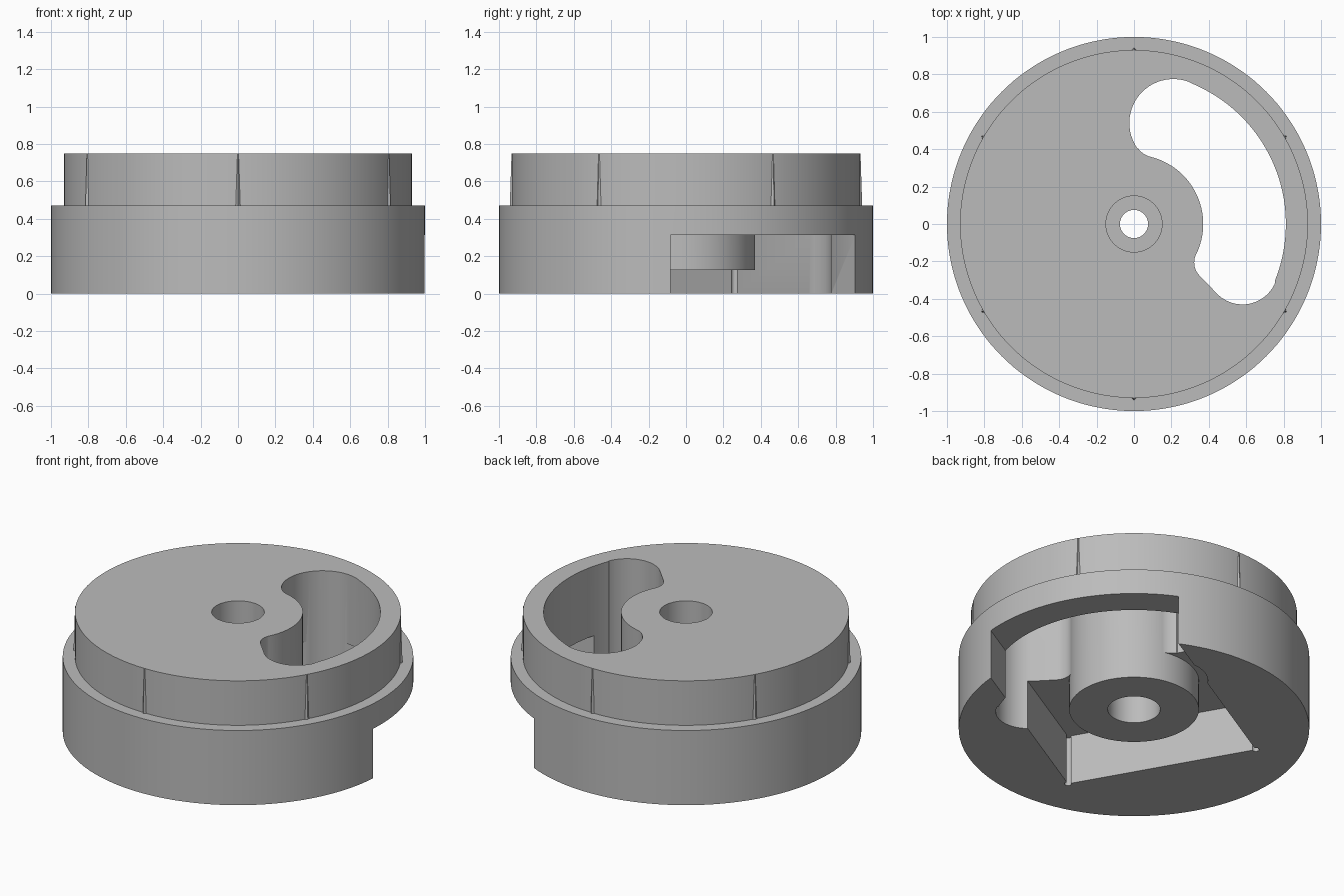
import bpy, bmesh, math
from mathutils import Matrix, Vector

cube = bpy.data.objects.get("Cube")
if cube:
    bpy.data.objects.remove(cube, do_unlink=True)

grey = bpy.data.materials.new("matte grey")
grey.use_nodes = True
GREY = (0.5, 0.5, 0.5, 1)
grey.diffuse_color = GREY
grey.node_tree.nodes["Principled BSDF"].inputs["Base Color"].default_value = GREY


def finish(name, bm):
    bmesh.ops.recalc_face_normals(bm, faces=bm.faces)
    mesh = bpy.data.meshes.new(name)
    bm.to_mesh(mesh)
    bm.free()
    mesh.materials.append(grey)
    obj = bpy.data.objects.new(name, mesh)
    bpy.context.collection.objects.link(obj)
    return obj


def activate(obj):
    bpy.ops.object.select_all(action='DESELECT')
    obj.select_set(True)
    bpy.context.view_layer.objects.active = obj


def arc(cx, cy, r, start, end, steps=24):
    angles = [math.radians(start + (end - start) * i / steps) for i in range(steps + 1)]
    return [(cx + r * math.cos(a), cy + r * math.sin(a)) for a in angles]


def prism(name, outline, bottom, top):
    bm = bmesh.new()
    face = bm.faces.new([bm.verts.new((x, y, bottom)) for x, y in outline])
    side = bmesh.ops.extrude_face_region(bm, geom=[face])
    verts = [g for g in side["geom"] if isinstance(g, bmesh.types.BMVert)]
    bmesh.ops.translate(bm, verts=verts, vec=(0, 0, top - bottom))
    return finish(name, bm)


def boolean(target, tool, operation):
    mod = target.modifiers.new("cut", 'BOOLEAN')
    mod.operation = operation
    mod.solver = 'EXACT'
    mod.object = tool
    activate(target)
    bpy.ops.object.modifier_apply(modifier=mod.name)
    bpy.data.objects.remove(tool, do_unlink=True)


def lathe(name, profile, steps):
    bm = bmesh.new()
    verts = [bm.verts.new((r, 0, z)) for r, z in profile]
    edges = [bm.edges.new((verts[i - 1], verts[i])) for i in range(len(verts))]
    bmesh.ops.spin(bm, geom=verts + edges, cent=(0, 0, 0), axis=(0, 0, 1),
                   angle=math.tau, steps=steps)
    bmesh.ops.remove_doubles(bm, verts=bm.verts, dist=0.0001)
    return finish(name, bm)


# Stepped disc with a centre bore that narrows in the middle
STEP, TOP, RIM = 0.47, 0.75, 0.93
body = lathe("stepped_disc", [
    (0.15, 0), (1, 0), (1, STEP), (RIM, STEP), (RIM, TOP), (0.15, TOP),
    (0.15, 0.46), (0.075, 0.46), (0.075, 0.33), (0.15, 0.33)], 144)

# Curved through slot wrapped around the hub
slot = prism("slot_cutter", (
    arc(0, 0, 0.812, -22, 68, 40)[:-1]
    + arc(0.21, 0.54, 0.235, 69, 215)
    + arc(0.119, 0.475, 0.12, 216, 256, 12)
    + arc(0, 0, 0.355, 75, -25, 30)
    + arc(0.422, -0.206, 0.1, 154, 225, 14)
    + arc(0.58, -0.24, 0.19, 225, 337)), -0.2, 1)

# Turned rectangular pocket, open at one side, with relieved corners
HALF, BACK = 0.57, -0.464
pocket_outline = ([(1.3, -HALF), (1.3, HALF)]
                  + arc(BACK, HALF, 0.02, 0, 270, 18)
                  + arc(BACK, -HALF, 0.02, 90, 360, 18))
pocket = prism("pocket_cutter", pocket_outline, -0.1, 0.312)
pocket.data.transform(Matrix.Rotation(math.radians(30), 4, 'Z'))

# Keep the round hub standing inside the pocket and slot
boolean(pocket, slot, 'UNION')
hub = prism("hub_keeper", arc(0, 0, 0.37, 0, 357.5, 143), 0.125, 1.3)
boolean(pocket, hub, 'DIFFERENCE')
boolean(body, pocket, 'DIFFERENCE')
activate(body)
bpy.ops.object.shade_smooth_by_angle(angle=math.radians(30))

# Six tapered grip ribs around the upper rim
for i in range(6):
    bm = bmesh.new()
    bmesh.ops.create_cone(bm, cap_ends=True, segments=4, radius1=0.014,
                          radius2=0.005, depth=TOP - STEP)
    turn = Matrix.Rotation(math.radians(30 + 60 * i), 4, 'Z')
    place = Matrix.Translation(Vector((RIM - 0.002, 0, (TOP + STEP) / 2 - 0.001)))
    bm.transform(turn @ place)
    finish(f"grip_rib_{i + 1}", bm)
